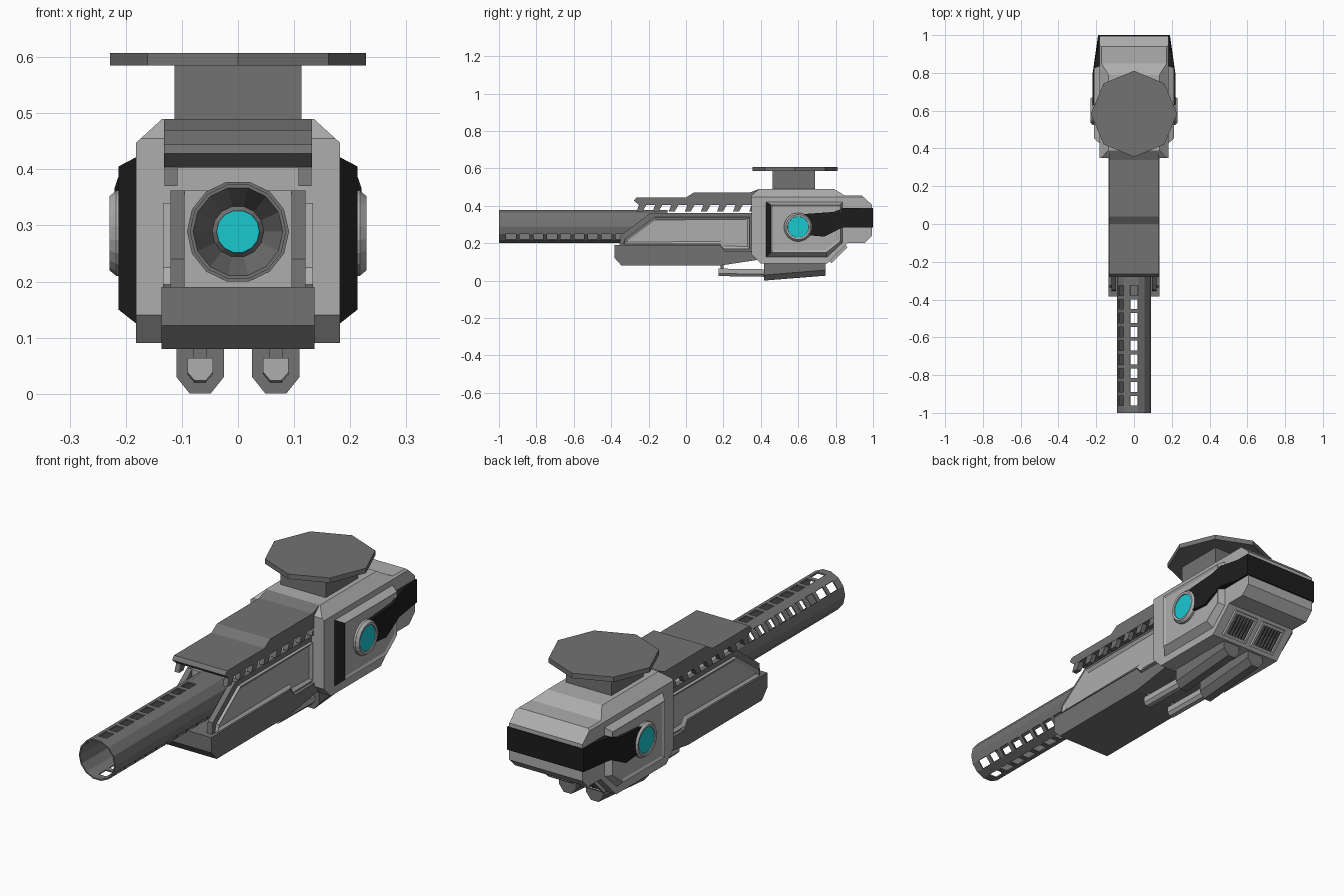
import bpy, bmesh, math

if "Cube" in bpy.data.objects:
    bpy.data.objects.remove(bpy.data.objects["Cube"])

def material(name, c):
    m = bpy.data.materials.new(name)
    m.diffuse_color = (*c, 1)
    m.use_nodes = True
    m.node_tree.nodes["Principled BSDF"].inputs["Base Color"].default_value = m.diffuse_color
    return m

LIGHT = material("light_grey", (.42, .42, .42))
DARK = material("dark_grey", (.17, .17, .17))
BLACK = material("black", (.012, .012, .012))
CYAN = material("cyan", (.01, .58, .64))

def finish(name, bm, mat, mirror=False):
    bmesh.ops.recalc_face_normals(bm, faces=bm.faces[:])
    me = bpy.data.meshes.new(name)
    bm.to_mesh(me)
    bm.free()
    ob = bpy.data.objects.new(name, me)
    bpy.context.collection.objects.link(ob)
    me.materials.append(mat)
    if mirror:
        ob.modifiers.new("mirror", 'MIRROR')
    return ob

def loft(a, b):
    """Closed solid between two matching outlines."""
    bm = bmesh.new()
    va, vb = [bm.verts.new(p) for p in a], [bm.verts.new(p) for p in b]
    bm.faces.new(va)
    bm.faces.new(vb[::-1])
    n = len(a)
    for i in range(n):
        j = (i + 1) % n
        bm.faces.new((va[i], vb[i], vb[j], va[j]))
    bmesh.ops.recalc_face_normals(bm, faces=bm.faces[:])
    return bm

def prism(pts, x0, x1):
    """Side (y, z) profile extruded along x."""
    return loft([(x0, y, z) for y, z in pts], [(x1, y, z) for y, z in pts])

def rect(y0, y1, z0, z1):
    return [(y0, z0), (y1, z0), (y1, z1), (y0, z1)]

def inset_outer(bm, thickness, depth):
    f = max(bm.faces, key=lambda f: f.calc_center_median().x)
    bmesh.ops.inset_region(bm, faces=[f], thickness=thickness, depth=depth)

def lathe(profile, axis, cy, cz, n, skip=lambda row, i: False):
    """Spin (radius, distance) pairs round the x or y axis; face 0 points up."""
    bm, rings, step = bmesh.new(), [], 2 * math.pi / n
    for r, t in profile:
        ring = []
        for i in range(n):
            a = math.pi / 2 + (i - .5) * step
            u, w = r * math.cos(a), r * math.sin(a)
            ring.append(bm.verts.new((t, cy + u, cz + w) if axis == 'x' else (u, t, cz + w)))
        rings.append(ring)
    for k in range(len(rings) - 1):
        for i in range(n):
            if not skip(k, i):
                j = (i + 1) % n
                bm.faces.new((rings[k][i], rings[k][j], rings[k + 1][j], rings[k + 1][i]))
    return bm, rings

# Rear housing with chamfered top edges
bm = prism([(.35, .14), (.40, .09), (.755, .09), (.865, .2), (.955, .2), (.995, .24),
            (.995, .405), (.94, .455), (.85, .455), (.79, .49), (.39, .49), (.35, .455)], -.182, .182)
for s in (-1, 1):
    bmesh.ops.bisect_plane(bm, geom=bm.verts[:] + bm.edges[:] + bm.faces[:],
                           plane_co=(s * .182, 0, .447), plane_no=(s * .043, 0, .047), clear_outer=True)
    bmesh.ops.holes_fill(bm, edges=[e for e in bm.edges if e.is_boundary], sides=0)
finish("rear_housing", bm, LIGHT)

# Side panels: bevelled plate with black leading face
outer = [(.42, .425), (.84, .425), (.84, .2), (.755, .12), (.42, .12)]
inner = [(.455, .405), (.825, .405), (.825, .21), (.75, .15), (.455, .15)]
bm = loft([(.175, y, z) for y, z in outer], [(.213, y, z) for y, z in inner])
inset_outer(bm, .014, -.006)
panel = finish("side_panel", bm, LIGHT, True)
panel.data.materials.append(BLACK)
for p in panel.data.polygons:
    if p.normal.y < -.3 and p.center.y < .5:
        p.material_index = 1

# Black band running from the side lenses round the back
def band_x(y):
    return .22 if y < .83 else .213 if y < .9 else .19
band = [(.62, .245), (.74, .235), (.84, .285), (.93, .285), (1, .285),
        (1, .387), (.93, .387), (.84, .387), (.79, .367), (.62, .355)]
finish("rear_band", loft([(-band_x(y), y, z) for y, z in band],
                         [(band_x(y), y, z) for y, z in band]), BLACK)

# Side lenses
bm, _ = lathe([(.077, .19), (.077, .217), (.067, .229), (.057, .227), (.055, .215)], 'x', .6, .286, 20)
finish("lens_ring", bm, LIGHT, True)
bm, r = lathe([(.057, .2), (.057, .223)], 'x', .6, .286, 20)
bm.faces.new(r[1])
finish("side_lens", bm, CYAN, True)

# Mount on top
finish("mount_neck", prism(rect(.462, .69, .48, .59), -.113, .113), DARK)
oct_pts = [(.228 * math.cos(k * math.pi / 4), .583 + .228 * math.sin(k * math.pi / 4)) for k in range(8)]
finish("mount_plate", loft([(x, y, .585) for x, y in oct_pts], [(x, y, .607) for x, y in oct_pts]), DARK)

# Barrel with rows of cooling slots
ys = [-1]
for k in range(9):
    ys += [-.962 + .073 * k, -.91 + .073 * k]
ys.append(-.1)
bm, _ = lathe([(.088, y) for y in ys], 'y', 0, .289, 14,
              lambda row, i: row % 2 == 1 and i in (0, 2, 7, 9))
barrel = finish("barrel", bm, DARK)
sol = barrel.modifiers.new("wall", 'SOLIDIFY')
sol.thickness, sol.offset = .006, 0

# Emitter inside the barrel
bm, _ = lathe([(.085, -.3), (.08, -.3), (.046, -.2), (.038, -.21), (.038, -.195)], 'y', 0, .289, 14)
finish("emitter_funnel", bm, DARK)
bm, r = lathe([(.04, -.19), (.04, -.2)], 'y', 0, .289, 14)
bm.faces.new(r[1])
finish("emitter_lens", bm, CYAN)

# Top hood with slanted teeth along both sides
finish("hood", prism([(-.28, .428), (-.265, .444), (0, .444), (.04, .47), (.34, .47), (.39, .49),
                      (.39, .403), (-.25, .403)], -.132, .132), DARK)
for k in range(8):
    y = -.25 + .086 * k
    finish("hood_tooth", prism([(y, .408), (y + .04, .408), (y + .018, .37), (y - .014, .37)],
                               .108, .131), DARK, True)

# Fore-end: core, side plates and recessed panels
finish("fore_core", prism(rect(-.19, .4, .13, .362), -.1, .1), LIGHT)
plate = [(-.355, .19), (-.35, .24), (-.19, .362), (.37, .362), (.37, .12), (.15, .12), (.15, .19)]
finish("fore_side_plate", prism(plate, .095, .12), DARK, True)
bm = prism([(-.335, .195), (-.325, .225), (-.17, .34), (.34, .34), (.34, .17), (.2, .17), (.18, .195)], .115, .134)
inset_outer(bm, .017, -.01)
finish("fore_side_panel", bm, LIGHT, True)

# Lower guard
finish("lower_guard", prism([(-.383, .19), (-.383, .122), (-.345, .08), (.18, .08), (.38, .11), (.38, .155),
                             (.21, .155), (.18, .19)], -.136, .136), DARK)

# Twin canisters below, with rods forward
can = [(.025, .11), (.025, .03), (.049, 0), (.086, 0), (.11, .03), (.11, .11)]
finish("canister", loft([(x, .418, z) for x, z in can],
                        [(x, .745, z + .026 * (z < .1)) for x, z in can]), DARK, True)
rod = [(.045, .06), (.045, .034), (.057, .02), (.078, .02), (.09, .034), (.09, .06)]
finish("canister_rod", loft([(x, .175, z + .004) for x, z in rod],
                            [(x, .44, z) for x, z in rod]), LIGHT, True)
finish("rod_bracket", prism(rect(.185, .2, .04, .09), .055, .08), DARK, True)

# Vents on the sloping rear underside
def slope_bar(name, x0, x1, s0, s1, height, mat):
    """Bar lying on the 45 degree slope; s runs up it from its foot."""
    c = math.sqrt(.5)
    pts = [(.755 + c * (s + h), .09 + c * (s - h)) for s, h in rect(s0, s1, -.005, height)]
    finish(name, prism(pts, x0, x1), mat, True)

slope_bar("vent_back", .02, .135, .025, .135, .002, BLACK)
for s in (.018, .128):
    slope_bar("vent_frame_end", .015, .14, s, s + .012, .014, LIGHT)
for x in (.015, .13):
    slope_bar("vent_frame_side", x, x + .01, .018, .14, .014, LIGHT)
for k in range(6):
    x = .033 + .0165 * k
    slope_bar("vent_slat", x, x + .007, .025, .135, .01, DARK)
